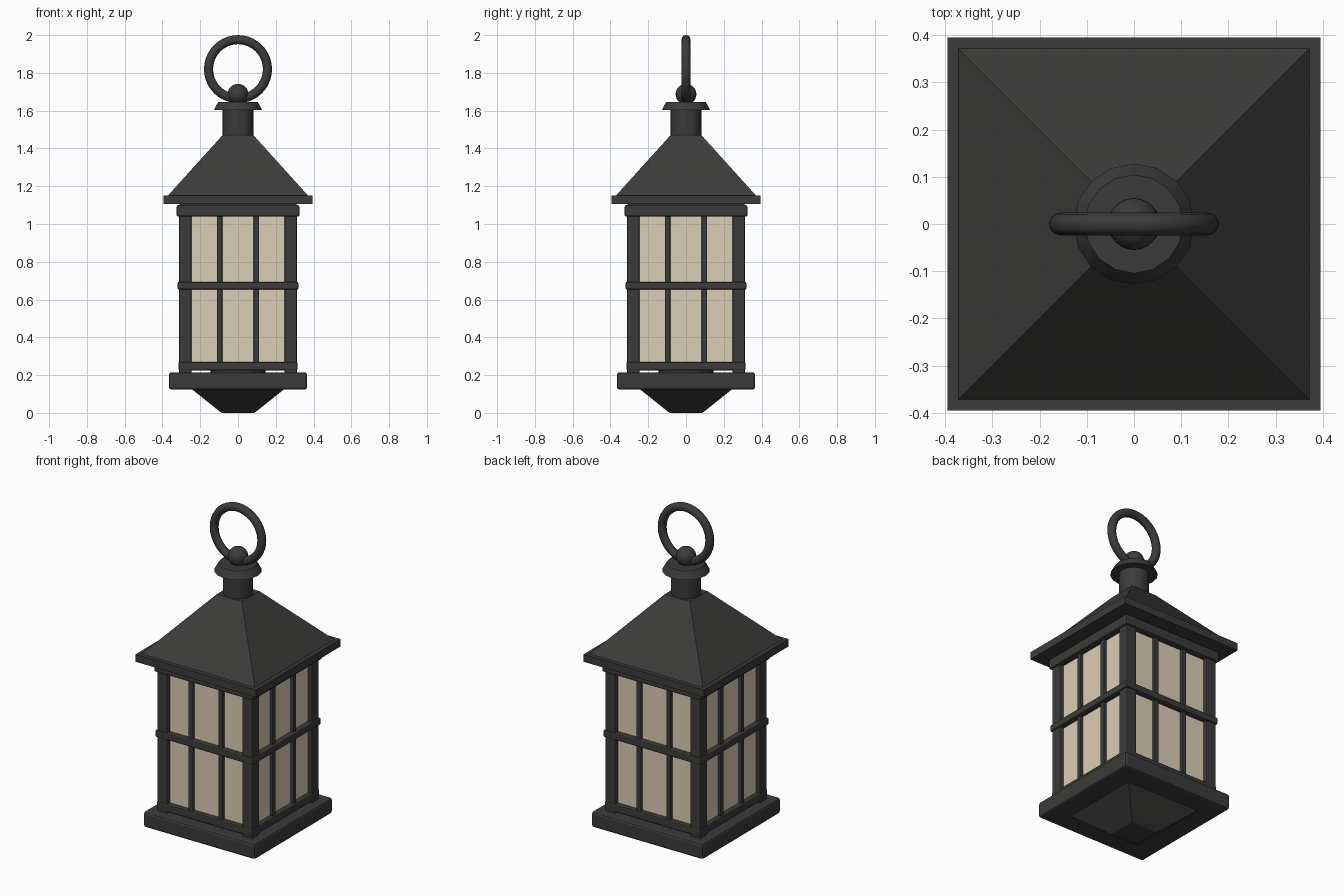
import bpy, math

if "Cube" in bpy.data.objects:
    bpy.data.objects.remove(bpy.data.objects["Cube"])

def material(name, rgb):
    m = bpy.data.materials.new(name)
    m.diffuse_color = (*rgb, 1)
    m.use_nodes = True
    m.node_tree.nodes["Principled BSDF"].inputs["Base Color"].default_value = m.diffuse_color
    return m

IRON = material("dark_iron", (0.045, 0.044, 0.043))
GLASS = material("warm_glass", (0.72, 0.62, 0.46))

def finish(name, mat=IRON, bevel=0, smooth=False):
    o = bpy.context.object
    o.name = name
    o.data.materials.append(mat)
    if bevel:
        b = o.modifiers.new("bevel", 'BEVEL')
        b.width, b.segments = bevel, 2
    if smooth:
        bpy.ops.object.shade_smooth_by_angle(angle=math.radians(35))
    return o

def box(name, lo, hi, mat=IRON, bevel=0):
    bpy.ops.mesh.primitive_cube_add(size=1, location=[(a + b) / 2 for a, b in zip(lo, hi)])
    o = bpy.context.object
    o.scale = [b - a for a, b in zip(lo, hi)]
    bpy.ops.object.transform_apply(location=True, rotation=True, scale=True)
    return finish(name, mat, bevel)

def slab(name, half, z0, z1, bevel=0):
    return box(name, (-half, -half, z0), (half, half, z1), IRON, bevel)

def loft_square(name, profile):
    # stacked squares given as (half width, z), capped at both ends
    verts = [(sx * h, sy * h, z) for h, z in profile
             for sx, sy in ((-1, -1), (1, -1), (1, 1), (-1, 1))]
    n = len(profile)
    faces = [(3, 2, 1, 0), tuple(range(4 * n - 4, 4 * n))]
    for k in range(n - 1):
        for i in range(4):
            j = (i + 1) % 4
            faces.append((4*k + i, 4*k + j, 4*k + 4 + j, 4*k + 4 + i))
    me = bpy.data.meshes.new(name)
    me.from_pydata(verts, [], faces)
    o = bpy.data.objects.new(name, me)
    bpy.context.collection.objects.link(o)
    me.materials.append(IRON)
    return o

def cone(name, r1, r2, z0, z1, sides):
    bpy.ops.mesh.primitive_cone_add(vertices=sides, radius1=r1, radius2=r2,
                                    depth=z1 - z0, location=(0, 0, (z0 + z1) / 2))
    return finish(name, smooth=True)

# base and the tapered drop below it
loft_square("bottom_drop", [(0.085, 0), (0.10, 0.01), (0.25, 0.13)])
slab("base_plate", 0.365, 0.123, 0.215, 0.012)
cone("inner_pedestal", 0.145, 0.145, 0.20, 0.26, 24)

# corner posts
for sx in (-1, 1):
    for sy in (-1, 1):
        x, y = sx * 0.279, sy * 0.279
        box("corner_post", (x - 0.033, y - 0.033, 0.205), (x + 0.033, y + 0.033, 1.09), IRON, 0.006)

# four sides: glass pane, upright bars and rails
for k in range(4):
    parts = [box("glass_pane", (-0.265, -0.287, 0.235), (0.265, -0.275, 1.07), GLASS)]
    for x in (-0.097, 0.097):
        parts.append(box("upright_bar", (x - 0.0145, -0.305, 0.24), (x + 0.0145, -0.27, 1.07), IRON, 0.004))
    for name, h, z0, z1 in (("lower_rail", 0.315, 0.225, 0.27), ("middle_rail", 0.32, 0.653, 0.693)):
        parts.append(box(name, (-h, -h, z0), (h, -0.27, z1), IRON, 0.007))
    for p in parts:
        p.rotation_euler.z = k * math.pi / 2

# top frame and roof
slab("top_frame", 0.325, 1.04, 1.10, 0.008)
slab("roof_core", 0.31, 1.09, 1.12)
slab("eave", 0.395, 1.106, 1.15)
loft_square("roof", [(0.373, 1.148), (0.082, 1.47)])

# neck, cap, ball and hanging ring
cone("neck", 0.081, 0.081, 1.45, 1.61, 24)
cone("neck_cap", 0.128, 0.104, 1.603, 1.647, 16)
bpy.ops.mesh.primitive_uv_sphere_add(segments=24, ring_count=16, radius=0.055, location=(0, 0, 1.687))
finish("ring_ball", smooth=True)
bpy.ops.mesh.primitive_torus_add(major_radius=0.156, minor_radius=0.024, major_segments=40,
                                 minor_segments=12, location=(0, 0, 1.82),
                                 rotation=(math.pi / 2, 0, 0))
finish("hanging_ring", smooth=True)
